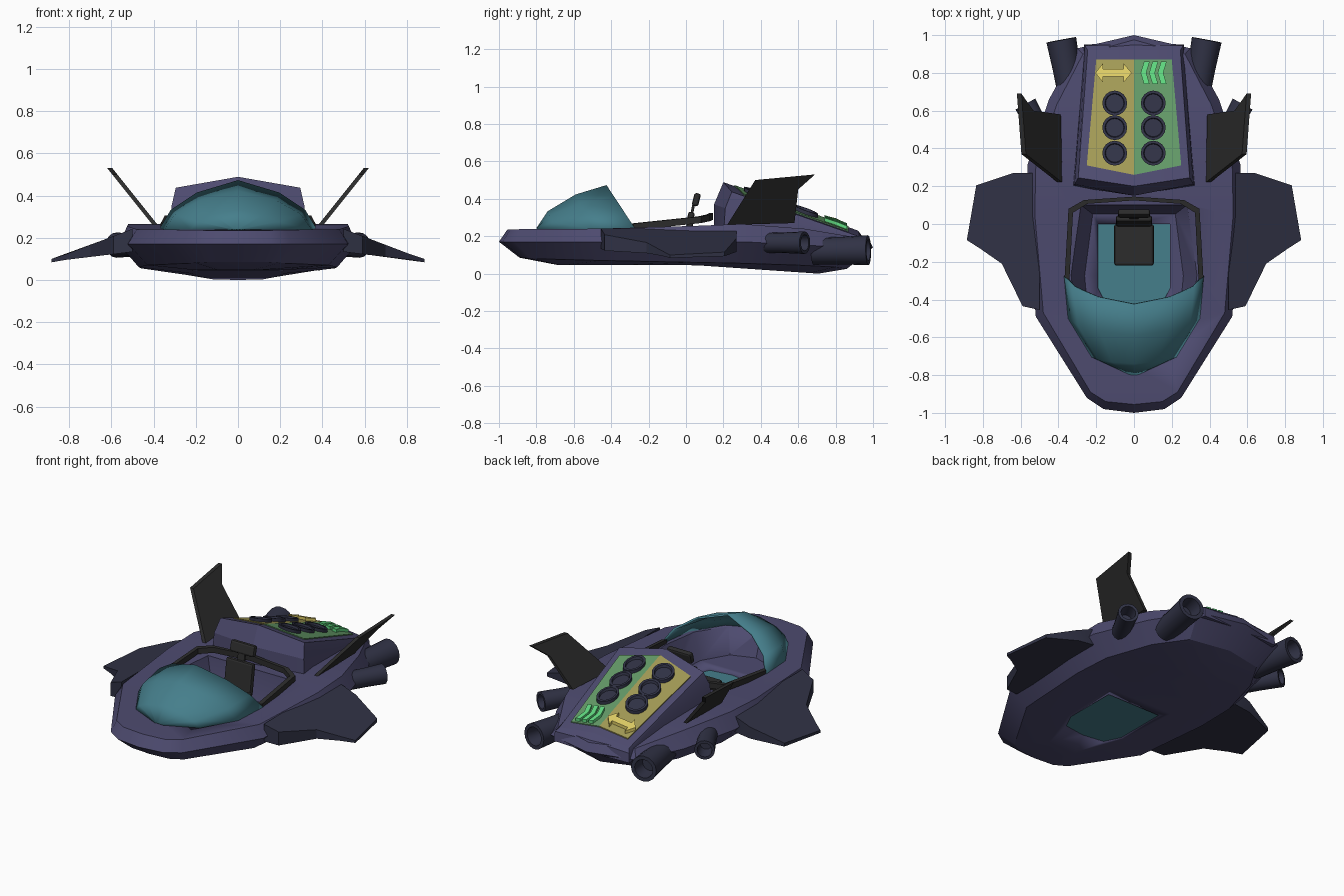
import bpy, bmesh, math
from mathutils import Vector

if "Cube" in bpy.data.objects:
    bpy.data.objects.remove(bpy.data.objects["Cube"])


def material(name, rgb):
    m = bpy.data.materials.new(name)
    m.diffuse_color = (*rgb, 1)
    m.use_nodes = True
    m.node_tree.nodes["Principled BSDF"].inputs["Base Color"].default_value = m.diffuse_color
    return m


PURPLE = material("purple", (.075, .07, .16))
NAVY = material("navy", (.03, .032, .06))
BLACK = material("black", (.025, .025, .025))
TEAL = material("teal", (.06, .21, .26))
OLIVE = material("olive", (.36, .32, .09))
GREEN = material("green", (.13, .33, .14))
YELLOW = material("yellow", (.72, .6, .13))
LIME = material("lime", (.12, .7, .22))


def finish(name, bm, mat, angle=25):
    bmesh.ops.remove_doubles(bm, verts=bm.verts, dist=1e-5)
    bmesh.ops.recalc_face_normals(bm, faces=bm.faces)
    me = bpy.data.meshes.new(name)
    bm.to_mesh(me)
    bm.free()
    ob = bpy.data.objects.new(name, me)
    bpy.context.collection.objects.link(ob)
    me.materials.append(mat)
    bpy.ops.object.select_all(action='DESELECT')
    ob.select_set(True)
    bpy.context.view_layer.objects.active = ob
    bpy.ops.object.shade_smooth_by_angle(angle=math.radians(angle))
    return ob


def loft(name, rings, mat, strips=False, closed=True, caps=True, angle=25):
    """Skin equal-sized rings; strips=True caps with left-right quads."""
    bm = bmesh.new()
    vs = [[bm.verts.new(p) for p in r] for r in rings]
    n = len(vs[0])
    for a, b in zip(vs, vs[1:]):
        for i in range(n if closed else n - 1):
            j = (i + 1) % n
            bm.faces.new((a[i], a[j], b[j], b[i]))
    for r in (vs[0], vs[-1]) if caps else ():
        if strips:
            for i in range(n // 2):
                q = [r[i], r[i + 1], r[-i - 1], r[-i % n]]
                bm.faces.new(list(dict.fromkeys(q)))
        else:
            bm.faces.new(r)
    return finish(name, bm, mat, angle)


def sym(half):
    """Close a half outline that starts and ends on x = 0."""
    return list(half) + [(-p[0], *p[1:]) for p in reversed(half[1:-1])]


def flat(pts, z):
    return [(x, y, z) for x, y in pts]


def apply_modifier(ob, kind, **kw):
    m = ob.modifiers.new(kind, kind)
    for k, v in kw.items():
        setattr(m, k, v)
    bpy.context.view_layer.objects.active = ob
    bpy.ops.object.modifier_apply(modifier=m.name)


def box(name, c, s, mat, tilt=0, bevel=.012):
    bpy.ops.mesh.primitive_cube_add(size=1, location=c)
    ob = bpy.context.object
    ob.name = name
    ob.scale = s
    bpy.ops.object.transform_apply(location=False, rotation=False, scale=True)
    ob.rotation_euler.x = tilt
    ob.data.materials.append(mat)
    apply_modifier(ob, 'BEVEL', width=bevel, segments=2)
    return ob


# Hull: keel, belly, waist and deck outlines
waist = [(0, -1, .17), (.16, -.98, .17), (.25, -.92, .17), (.52, -.49, .17), (.565, .05, .17),
         (.565, .31, .17), (.45, .66, .15), (.3, .93, .14), (0, 1, .14)]
deck = [(0, -.955, .235), (.15, -.94, .235), (.23, -.89, .237), (.48, -.47, .24), (.525, .05, .255),
        (.52, .3, .265), (.41, .63, .24), (.27, .9, .195), (0, .975, .19)]
belly = [(0, -.89, .085), (.13, -.88, .085), (.2, -.83, .08), (.43, -.45, .07), (.47, .05, .06),
         (.46, .3, .055), (.37, .6, .045), (.25, .8, .035), (0, .86, .025)]
keel = [(x * .48, .1 + (y - .1) * .8, .047 - .055 * max(0, y)) for x, y, z in belly]
hull = loft("hull", [sym(r) for r in (keel, belly, waist, deck)], PURPLE, strips=True)

# Cockpit tub and floor window opening
rim = [(0, .1), (.28, .1), (.335, -.27), (.31, -.52), (.19, -.7), (0, -.76)]
tub = [(x * .78, -.3 + (y + .3) * .88) for x, y in rim]
window = [(0, 0), (.19, 0), (.19, -.34), (.14, -.44), (0, -.46)]
cut_rim = [(x * 1.1, y) for x, y in rim]
cutters = [loft("tub_cutter", [flat(sym(tub), .085), flat(sym(rim), .25), flat(sym(cut_rim), .45)], PURPLE, strips=True),
           loft("window_cutter", [flat(sym(window), -.1), flat(sym(window), .15)], PURPLE, strips=True)]
for c in cutters:
    c.hide_render = True
    apply_modifier(hull, 'BOOLEAN', operation='DIFFERENCE', object=c, solver='EXACT')
    bpy.data.objects.remove(c)
loft("floor_window", [flat(sym(window), .05), flat(sym(window), .07)], TEAL, strips=True)

# Canopy: arches shrinking toward the nose
arch = [(1, 0), (.85, .4), (.52, .75), (0, 1)]
arch = arch + [(-u, v) for u, v in arch[-2::-1]]
spans = [(.375, -.27, -.425, .235), (.35, -.5, -.59, .185), (.225, -.705, -.74, .095), (.03, -.795, -.8, .005)]
canopy = loft("canopy", [[(w * u, yb + (yt - yb) * v, .238 + h * v) for u, v in arch]
                         for w, yb, yt, h in spans], TEAL, closed=False, caps=False, angle=40)
apply_modifier(canopy, 'SOLIDIFY', thickness=.012, offset=-1)

# Black rail around the cockpit rear
rail = [(.36, -.28, .262), (.34, .08, .3), (.26, .127, .31), (0, .145, .318)]
rail = rail + [(-x, y, z) for x, y, z in rail[-2::-1]]
loft("cockpit_rail", [[(x * k, y - d, z + h) for k, d, h in
                       ((1.02, 0, -.03), (1.02, 0, .005), (.95, .02, .005), (.95, .02, -.03))]
                      for x, y, z in rail], BLACK)

# Seat
box("seat_cushion", (0, -.11, .13), (.21, .22, .06), BLACK)
box("seat_base", (0, -.08, .09), (.12, .12, .06), BLACK)
box("seat_back", (0, .015, .23), (.19, .035, .2), BLACK, -.15)
box("headrest_post", (0, .035, .34), (.05, .015, .06), BLACK, -.2, .004)
box("headrest", (0, .055, .395), (.17, .035, .07), BLACK, -.25)


# Engine deck: two sloping planes meeting at a ridge
def slope(x, y, h=0):
    return (x, y, .485 - .36 * (y - .21) - .12 * abs(x) + h)


def plate(name, pts, h0, h1, mat):
    return loft(name, [[slope(x, y, h) for x, y in pts] for h in (h0, h1)], mat, angle=20)


top = [(0, .2), (.295, .245), (.245, .92), (0, .92)]
pod = [[(0, .15, .2), (.325, .2, .2), (.265, .95, .12), (0, .96, .12)],
       [(0, .15, .37), (.315, .21, .35), (.26, .945, .18), (0, .95, .19)],
       [slope(x, y) for x, y in top]]
rings = [sym(r) for r in pod]
bm = bmesh.new()
vs = [[bm.verts.new(p) for p in r] for r in rings]
for a, b in zip(vs, vs[1:]):
    for i in range(6):
        bm.faces.new((a[i], a[(i + 1) % 6], b[(i + 1) % 6], b[i]))
t = vs[-1]
bm.faces.new(t[:4])
bm.faces.new((t[0], t[3], t[4], t[5]))
bm.faces.new(vs[0])
finish("engine_deck", bm, PURPLE, 20)

arrow = [(-.205, .8), (-.165, .85), (-.165, .82), (-.055, .82), (-.055, .85), (-.012, .8),
         (-.055, .75), (-.055, .78), (-.165, .78), (-.165, .75)]
plate("double_arrow", arrow, 0, .025, YELLOW)
for k in range(3):
    x = .035 + .045 * k
    plate("chevron", [(x, .8), (x + .018, .86), (x + .048, .86), (x + .03, .8),
                      (x + .048, .74), (x + .018, .74)], 0, .025, LIME)
circle = [(math.cos(i * math.pi / 8), math.sin(i * math.pi / 8)) for i in range(16)]
for s, mat in ((-1, OLIVE), (1, GREEN)):
    plate("deck_panel", [(0, .26), (s * .25, .31), (s * .2, .87), (0, .87)], -.01, .006, mat)
    # Recessed round vents
    for y in (.64, .51, .375):
        loft("vent", [[slope(s * .102 + r * u, y + r * v, h) for u, v in circle]
                      for r, h in ((.066, 0), (.066, .026), (.052, .026), (.048, .012))], NAVY, angle=30)


def nozzle(name, a, b, r):
    a, b = Vector(a), Vector(b)
    d = (b - a).normalized()
    p = d.cross(Vector((0, 0, 1))).normalized()
    q = d.cross(p)
    loft(name, [[c + (p * u + q * v) * r * k for u, v in circle] for c, k in
                ((a, .9), (a.lerp(b, .5), .92), (b, 1), (b, .72), (b - d * .09, .6))], NAVY, angle=35)


wing = [(.5, .27), (.64, .27), (.835, .205), (.885, -.085), (.815, -.13), (.7, -.21), (.59, -.435), (.5, -.455)]
fin = [(.22, .26), (.37, .50), (.69, .53), (.60, .45), (.58, .27)]
for s in (-1, 1):
    # Rear and side thrusters
    nozzle("rear_thruster", (s * .33, .68, .12), (s * .385, .975, .125), .08)
    nozzle("side_thruster", (s * .45, .41, .165), (s * .575, .635, .165), .06)
    # Drooping side wings, thinner toward the tip
    loft("side_wing", [[(s * x, y, .175 - .25 * (x - .55) + g * max(.008, .048 - .13 * (x - .55)))
                        for x, y in wing] for g in (-1, 1)], NAVY, angle=20)
    # Swept tail fins leaning outward
    loft("tail_fin", [[(s * (.4 + (z - .27) * .8 + g), y, z) for y, z in fin] for g in (-.012, .012)], BLACK, angle=20)
